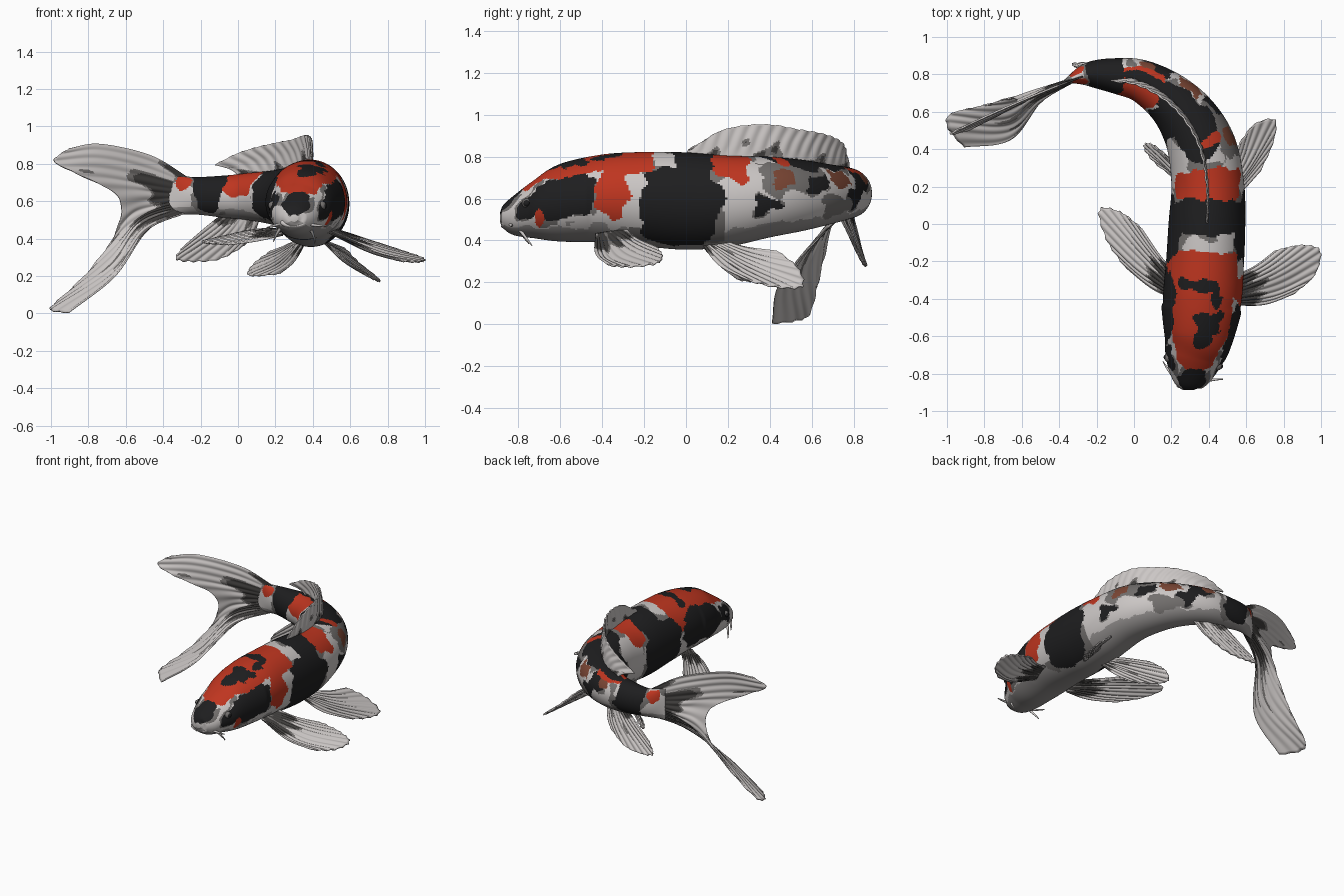
import bpy, bmesh, math
from mathutils import Vector, noise

if "Cube" in bpy.data.objects:
    bpy.data.objects.remove(bpy.data.objects["Cube"])

# Flat colours
COLS = [("white", (.60, .57, .56)), ("black", (.013, .013, .014)), ("red", (.52, .036, .014)),
        ("grey", (.17, .16, .155)), ("dark_grey", (.05, .047, .045)), ("brown", (.2, .062, .035)),
        ("belly_grey", (.30, .285, .28))]
W, K, R, G, D, B, P = range(7)
MATS = []
for n, c in COLS:
    m = bpy.data.materials.new(n)
    m.diffuse_color = (*c, 1)
    m.use_nodes = True
    m.node_tree.nodes["Principled BSDF"].inputs["Base Color"].default_value = m.diffuse_color
    MATS.append(m)


def spline(pts, t):
    """Catmull-Rom through pts, t in 0..1."""
    n = len(pts) - 1
    f = min(max(t, 0), 1) * n
    i = min(int(f), n - 1)
    f -= i
    b, c = pts[i], pts[i + 1]
    a = pts[i - 1] if i else b * 2 - c
    d = pts[i + 2] if i + 2 <= n else c * 2 - b
    return (b * 2 + (c - a) * f + (a * 2 - b * 5 + c * 4 - d) * f * f
            + (b * 3 - a - c * 3 + d) * f ** 3) * .5


def make(name, verts, faces, cols):
    me = bpy.data.meshes.new(name)
    me.from_pydata(verts, [], faces)
    for m in MATS:
        me.materials.append(m)
    me.polygons.foreach_set("material_index", cols)
    me.polygons.foreach_set("use_smooth", [True] * len(faces))
    me.update()
    ob = bpy.data.objects.new(name, me)
    bpy.context.collection.objects.link(ob)
    return ob


# Body sections along the spine: x, y, z, half width, half height
SPINE = [Vector(r) for r in (
    (.30, -.888, .51, .02, .02), (.30, -.872, .513, .068, .055), (.305, -.82, .52, .11, .095),
    (.32, -.72, .55, .155, .14), (.345, -.6, .58, .185, .185), (.365, -.4, .60, .21, .21),
    (.38, -.2, .597, .208, .225), (.39, 0, .588, .205, .232), (.395, .2, .587, .195, .217),
    (.365, .4, .607, .185, .192), (.295, .55, .615, .165, .17), (.19, .67, .62, .14, .145),
    (.05, .76, .625, .115, .125), (-.08, .79, .625, .098, .112), (-.24, .80, .63, .066, .10),
    (-.37, .765, .635, .008, .112))]
NR, NA = 300, 144
rings, u = [], -.885
for i in range(NR + 1):
    s = spline(SPINE, i / NR)
    if i:
        u += (s.xy - rings[-1][1].xy).length
    d = spline(SPINE, i / NR + .004) - spline(SPINE, i / NR - .004)
    tan = Vector((d[0], d[1], 0)).normalized()
    rings.append((u, s, tan.cross(Vector((0, 0, 1)))))


def skin(ring, deg):
    """Point on the body surface, deg from the back, positive on the right side."""
    u, s, side = ring
    a = math.radians(deg)
    w, h = s[3], s[4]
    if u < -.43:      # gill cover bulges, then steps down
        k = min(max((u + .62) / .17, 0), 1) if u < -.45 else (-.43 - u) / .02
        w *= 1 + .045 * k * max(0, 1 - (abs(abs(deg) - 95) / 60) ** 2)
    return Vector((s[0], s[1], s[2])) + side * w * math.sin(a) + Vector((0, 0, h * math.cos(a)))


def ring_at(u):
    return min(rings, key=lambda r: abs(r[0] - u))


# Painted patches: distance along spine, angle, two radii, colour (later ones cover earlier)
FRONT = [(-.45, 0, .34, 52, R), (-.22, 28, .085, 34, R), (-.335, 78, .065, 36, R), (-.23, -40, .09, 42, R),
         (-.56, 84, .15, 34, K), (-.45, -82, .22, 36, K), (-.73, 85, .055, 25, K), (-.73, -75, .06, 25, K),
         (-.86, 0, .08, 52, K), (-.57, 6, .10, 14, K), (-.52, 26, .05, 12, K), (-.33, -4, .04, 30, K),
         (-.39, 22, .07, 9, K), (-.09, 0, .055, 75, W), (-.66, 112, .03, 10, R),
         (-.02, 100, .185, 58, K), (-.02, -100, .185, 58, K), (.05, 0, .105, 75, K)]
REAR = [(.22, 0, .085, 66, R), (.47, 58, .14, 30, G), (.42, 66, .055, 14, B), (.60, 0, .26, 42, K),
        (.43, 24, .035, 18, R), (.36, 100, .055, 11, K), (.57, 70, .05, 20, K), (.65, -85, .12, 60, K),
        (.70, 58, .06, 16, B), (.78, 95, .05, 24, K), (.86, 60, .07, 30, K), (.68, 112, .10, 18, G),
        (.91, -22, .14, 66, R), (.86, 8, .16, 18, K), (.92, 56, .05, 16, B), (1.11, 0, .10, 150, K),
        (1.25, -46, .03, 30, R), (1.25, 46, .03, 30, R), (1.33, 0, .06, 60, G)]


def body_colour(p, u, a):
    q = p * 11
    n = noise.noise(q)
    u += .035 * n + .015 * noise.noise(q * 2.3)
    a += 13 * noise.noise(q + Vector((7, 3, 1))) + 5 * noise.noise(q * 2.5)
    col = W
    for pu, pa, ru, ra, c in FRONT + REAR:
        d = abs((u - pu) / ru) ** 2.6 + abs((a - pa) / ra) ** 2.6
        if d < 1:
            col = c
        elif c == K and d < 1.8 and col == W and n > -.02:
            col = G
    return P if abs(a) > 152 or col == W and abs(a) > 128 else col


# Body
verts, faces, cols = [], [], []
for r in rings:
    verts += [skin(r, 360 * j / NA - 180) for j in range(NA)]
for i in range(NR):
    for j in range(NA):
        k = (j + 1) % NA
        f = (i * NA + j, i * NA + k, (i + 1) * NA + k, (i + 1) * NA + j)
        faces.append(f)
        cols.append(body_colour((verts[f[0]] + verts[f[2]]) / 2, rings[i][0], 360 * (j + .5) / NA - 180))
faces += [tuple(reversed(range(NA))), tuple(range(NR * NA, NR * NA + NA))]
cols += [W, W]
body = make("body", verts, faces, cols)
bm = bmesh.new()
bm.from_mesh(body.data)
bmesh.ops.recalc_face_normals(bm, faces=bm.faces)
bm.to_mesh(body.data)
bm.free()


# Fins: a ribbed sheet lofted over rays that run from base to edge
def fin(name, rays, ribs, dark, nv=84, nt=34, scallop=.018):
    rays = [[Vector(p) for p in r] for r in rays]
    verts, faces, cols = [], [], []
    for i in range(nv + 1):
        v = i / nv
        ray = [spline([r[k] for r in rays], v) for k in range(len(rays[0]))]
        notch = 1 - scallop * abs(math.cos(math.pi * v * ribs))
        verts += [spline(ray, j / nt * notch) for j in range(nt + 1)]
    for i in range(nv):
        for j in range(nt):
            a = i * (nt + 1) + j
            faces.append((a, a + 1, a + nt + 2, a + nt + 1))
            v, t = i / nv, j / nt
            n = noise.noise(Vector((v * ribs * .8 + len(name), t * 2.2, ribs))) + dark - t * 1.1
            cols.append(D if n > .26 else G if n > .1 else W)
    ob = make(name, verts, faces, cols)
    normals = [v.normal.copy() for v in ob.data.vertices]
    for i, v in enumerate(ob.data.vertices):
        t = (i % (nt + 1)) / nt
        v.co += normals[i] * .0028 * min(1, t * 3) * math.sin(2 * math.pi * ribs * (i // (nt + 1)) / nv)
    mod = ob.modifiers.new("thickness", 'SOLIDIFY')
    mod.thickness, mod.offset = .009, 0
    return ob


fin("tail_fin", [
    [(-.27, .79, .73), (-.47, .715, .845), (-.74, .60, .905), (-.91, .52, .88)],
    [(-.28, .79, .70), (-.50, .70, .78), (-.75, .58, .83), (-.985, .48, .815)],
    [(-.28, .79, .66), (-.50, .70, .70), (-.70, .60, .735), (-.87, .51, .75)],
    [(-.28, .79, .63), (-.42, .745, .63), (-.53, .69, .63), (-.64, .64, .62)],
    [(-.28, .79, .61), (-.44, .74, .57), (-.57, .70, .52), (-.66, .67, .42)],
    [(-.28, .79, .59), (-.50, .71, .52), (-.65, .65, .37), (-.82, .63, .20)],
    [(-.28, .79, .57), (-.52, .68, .48), (-.69, .57, .27), (-.98, .59, .05)],
    [(-.27, .79, .55), (-.50, .66, .45), (-.67, .51, .23), (-1.0, .52, .015)],
    [(-.27, .79, .54), (-.48, .67, .45), (-.66, .45, .20), (-.91, .41, .003)]], 14, .52, 120, 50, .006)

# Dorsal fin follows the back, sweeps rearward and leans inward at the rear
rays = []
for i, h in enumerate((.02, .115, .15, .155, .145, .145, .135, .11, .06)):
    ub = .01 + i * .117
    lag = .03 + .013 * i
    base, mid, tip = (skin(ring_at(ub + k * lag), 0) for k in (0, .4, 1))
    lean = ring_at(ub)[2] * -.004 * i
    rays.append([base - Vector((0, 0, .015)), mid + lean * .3 + Vector((0, 0, h * .5)), tip + lean + Vector((0, 0, h))])
fin("dorsal_fin", rays, 16, .12, 120, 24)

fin("right_pectoral_fin", [
    [(.49, -.43, .43), (.69, -.43, .335), (.86, -.37, .28)], [(.49, -.41, .435), (.75, -.37, .32), (.97, -.27, .275)],
    [(.50, -.38, .44), (.77, -.28, .345), (1.0, -.14, .29)], [(.50, -.34, .45), (.72, -.24, .38), (.90, -.11, .325)],
    [(.50, -.29, .46), (.64, -.23, .41), (.76, -.14, .37)]], 10, .3)
fin("left_pectoral_fin", [
    [(.24, -.41, .42), (.10, -.35, .39), (-.05, -.23, .37)], [(.24, -.39, .43), (.03, -.25, .40), (-.15, -.08, .375)],
    [(.23, -.36, .44), (.03, -.16, .42), (-.19, .08, .385)], [(.23, -.32, .45), (.07, -.13, .44), (-.08, .07, .41)],
    [(.23, -.27, .45), (.14, -.17, .45), (.04, -.02, .44)]], 10, .3)
fin("right_pelvic_fin", [
    [(.45, .07, .39), (.56, .16, .28), (.68, .29, .21)], [(.45, .09, .39), (.60, .25, .27), (.745, .44, .175)],
    [(.45, .11, .39), (.61, .30, .285), (.755, .56, .18)], [(.45, .14, .395), (.57, .32, .32), (.65, .54, .265)],
    [(.45, .18, .40), (.52, .29, .37), (.57, .44, .35)]], 9, .12)
fin("left_pelvic_fin", [
    [(.36, .07, .38), (.30, .16, .28), (.22, .25, .21)], [(.34, .09, .38), (.23, .25, .26), (.10, .34, .20)],
    [(.33, .12, .38), (.20, .28, .28), (.05, .42, .21)], [(.32, .15, .385), (.21, .31, .32), (.09, .43, .27)],
    [(.31, .19, .39), (.25, .28, .36), (.17, .37, .33)]], 9, .12)
fin("anal_fin", [
    [(.12, .73, .52), (.08, .78, .42), (.03, .81, .36)], [(.08, .75, .52), (.01, .80, .40), (-.10, .845, .29)],
    [(.03, .77, .53), (-.07, .81, .41), (-.24, .86, .275)], [(-.02, .78, .53), (-.13, .81, .43), (-.335, .855, .29)],
    [(-.07, .79, .54), (-.16, .81, .47), (-.29, .83, .36)]], 9, .15)


def finish(name, mat):
    ob = bpy.context.object
    ob.name = name
    ob.data.materials.clear()
    ob.data.materials.append(MATS[mat])
    bpy.ops.object.shade_smooth()
    return ob


# Eyes: grey socket with a black ball
for side, sg in (("left", -1), ("right", 1)):
    r = ring_at(-.735)
    p = skin(r, 76 * sg)
    out = r[2] * sg
    for part, rad, mat, push in (("eye_rim", .024, G, -.012), ("eye", .017, K, -.001)):
        bpy.ops.mesh.primitive_uv_sphere_add(segments=24, ring_count=14, radius=rad, location=p + out * push)
        finish(f"{side}_{part}", mat)

# Lips
bpy.ops.mesh.primitive_torus_add(major_radius=.045, minor_radius=.014, location=(.297, -.862, .485),
                                 rotation=(math.pi / 2 - .3, 0, 0), major_segments=40, minor_segments=14)
bpy.context.object.scale = (1.2, .5, 1)
finish("lips", W)

# Barbels
for name, pts in (("right_upper_barbel", [(.37, -.84, .48), (.43, -.83, .465), (.475, -.83, .47)]),
                  ("right_lower_barbel", [(.38, -.80, .46), (.41, -.77, .42), (.41, -.735, .375)]),
                  ("left_upper_barbel", [(.23, -.84, .48), (.18, -.78, .465), (.155, -.735, .46)]),
                  ("left_lower_barbel", [(.23, -.80, .46), (.20, -.775, .42), (.19, -.75, .385)])):
    cu = bpy.data.curves.new(name, 'CURVE')
    cu.dimensions = '3D'
    cu.bevel_depth = .009
    sp = cu.splines.new('NURBS')
    sp.points.add(2)
    sp.use_endpoint_u, sp.order_u = True, 3
    for q, p, rad in zip(sp.points, pts, (1, .8, .3)):
        q.co, q.radius = (*p, 1), rad
    ob = bpy.data.objects.new(name, cu)
    bpy.context.collection.objects.link(ob)
    bpy.ops.object.select_all(action='DESELECT')
    ob.select_set(True)
    bpy.context.view_layer.objects.active = ob
    bpy.ops.object.convert(target='MESH')
    finish(name, W)
